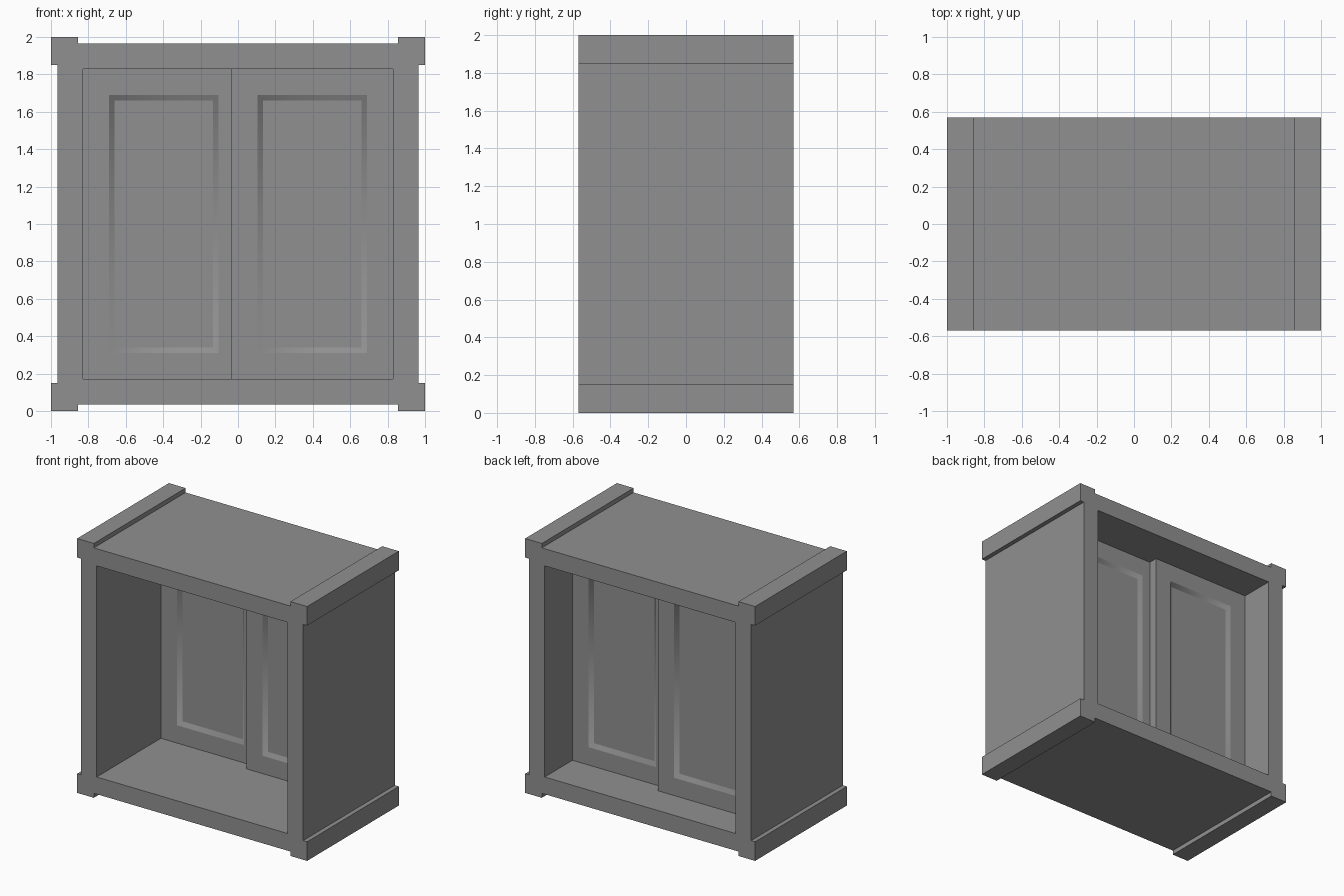
import bpy
import bmesh
from math import radians
from mathutils import Matrix, Vector

cube = bpy.data.objects.get("Cube")
if cube:
    bpy.data.objects.remove(cube, do_unlink=True)

grey = bpy.data.materials.new("plain grey")
grey.use_nodes = True
COLOR = (0.28, 0.28, 0.28, 1)
grey.diffuse_color = COLOR
grey.node_tree.nodes["Principled BSDF"].inputs["Base Color"].default_value = COLOR

DEPTH = 1.14
OPENING = 0.83


def add_loop(curve, points):
    """Closed straight-edged loop in a flat curve."""
    spline = curve.splines.new("POLY")
    spline.points.add(len(points) - 1)
    for p, (x, z) in zip(spline.points, points):
        p.co = (x, z, 0, 1)
    spline.use_cyclic_u = True


# Cabinet case: stepped corners outside, square opening right through
corner = [(0.965, 0.85), (1, 0.85), (1, 1), (0.855, 1), (0.855, 0.965)]
outline = []
for sx, sz in ((1, 1), (-1, 1), (-1, -1), (1, -1)):
    pts = [(x * sx, z * sz) for x, z in corner]
    outline += pts if sx * sz > 0 else pts[::-1]

profile = bpy.data.curves.new("case_profile", "CURVE")
profile.dimensions = "2D"
profile.fill_mode = "BOTH"
profile.extrude = DEPTH / 2
add_loop(profile, outline)
o = OPENING
add_loop(profile, [(-o, -o), (o, -o), (o, o), (-o, o)])

helper = bpy.data.objects.new("case_helper", profile)
bpy.context.collection.objects.link(helper)
bpy.context.view_layer.update()
mesh = bpy.data.meshes.new_from_object(helper.evaluated_get(bpy.context.evaluated_depsgraph_get()))
bpy.data.objects.remove(helper, do_unlink=True)
mesh.transform(Matrix.Translation((0, 0, 1)) @ Matrix.Rotation(radians(90), 4, "X"))
bm = bmesh.new()
bm.from_mesh(mesh)
bmesh.ops.remove_doubles(bm, verts=bm.verts, dist=0.0005)
bmesh.ops.recalc_face_normals(bm, faces=bm.faces)
for f in bm.faces:
    f.smooth = False
bm.to_mesh(mesh)
bm.free()
mesh.materials.clear()
mesh.materials.append(grey)
case = bpy.data.objects.new("cabinet_case", mesh)
bpy.context.collection.objects.link(case)


def sliding_door(name, side, y):
    """Door with a sunken panel on both faces; the panel's slopes are smooth."""
    width, thick, height = 0.865, 0.07, 2 * OPENING
    centre = Vector((side * (OPENING - width / 2), y, 1))
    bm = bmesh.new()
    bmesh.ops.create_cube(bm, matrix=Matrix.Translation(centre) @ Matrix.Diagonal((width, thick, height, 1)))
    bm.normal_update()
    panels = [f for f in bm.faces if abs(f.normal.y) > 0.9]
    bmesh.ops.inset_individual(bm, faces=panels, thickness=0.14, use_even_offset=True)
    slopes = bmesh.ops.inset_individual(bm, faces=panels, thickness=0.03, depth=-0.025,
                                        use_even_offset=True)["faces"]
    slopes = set(slopes) - set(panels)
    for f in bm.faces:
        f.smooth = f in slopes
    for e in bm.edges:
        e.smooth = all(f in slopes for f in e.link_faces)
    door_mesh = bpy.data.meshes.new(name)
    bm.to_mesh(door_mesh)
    bm.free()
    door_mesh.materials.append(grey)
    bpy.context.collection.objects.link(bpy.data.objects.new(name, door_mesh))


# Two overlapping doors on neighbouring tracks
sliding_door("left_door", 1, 0.19)
sliding_door("right_door", -1, 0.262)
